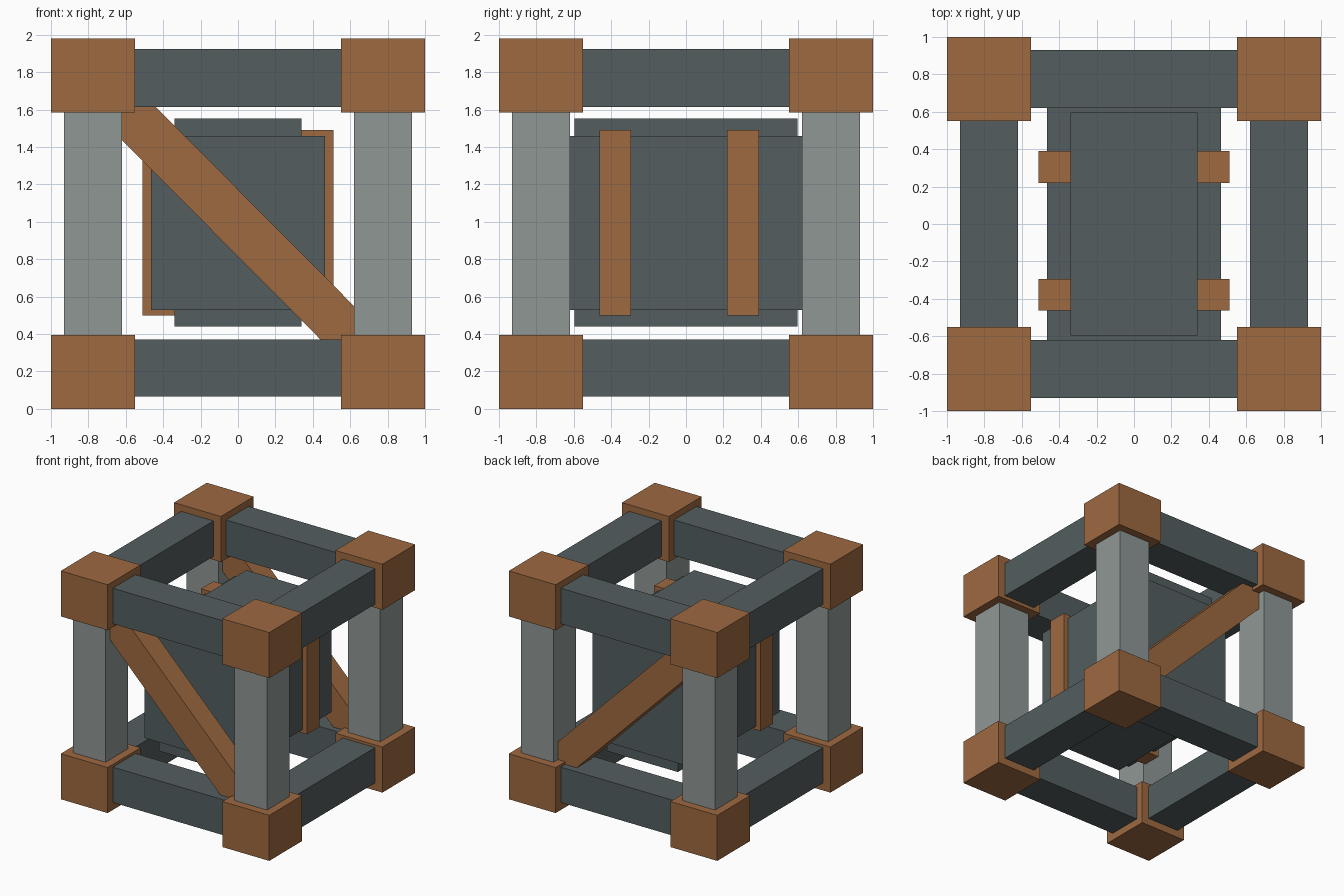
import bpy
import bmesh
from mathutils import Matrix, Vector

cube = bpy.data.objects.get("Cube")
if cube:
    bpy.data.objects.remove(cube, do_unlink=True)


def material(name, rgb):
    m = bpy.data.materials.new(name)
    m.use_nodes = True
    m.diffuse_color = (*rgb, 1)
    m.node_tree.nodes["Principled BSDF"].inputs["Base Color"].default_value = (*rgb, 1)
    return m


copper = material("copper brown", (0.34, 0.143, 0.053))
light = material("light grey", (0.275, 0.312, 0.302))
dark = material("dark slate", (0.087, 0.111, 0.116))


def finish(name, bm, mat):
    bmesh.ops.recalc_face_normals(bm, faces=bm.faces)
    mesh = bpy.data.meshes.new(name)
    bm.to_mesh(mesh)
    bm.free()
    mesh.materials.append(mat)
    bpy.context.collection.objects.link(bpy.data.objects.new(name, mesh))


def box(name, low, high, mat):
    low, high = Vector(low), Vector(high)
    bm = bmesh.new()
    bmesh.ops.create_cube(bm, size=1, matrix=Matrix.Translation((low + high) / 2)
                          @ Matrix.Diagonal((*(high - low), 1)))
    finish(name, bm, mat)


def prism(name, profile, y0, y1, mat):
    bm = bmesh.new()
    face = bm.faces.new([bm.verts.new((x, y0, z)) for x, z in profile])
    grown = bmesh.ops.extrude_face_region(bm, geom=[face])["geom"]
    moved = [v for v in grown if isinstance(v, bmesh.types.BMVert)]
    bmesh.ops.translate(bm, verts=moved, vec=(0, y1 - y0, 0))
    finish(name, bm, mat)


HEIGHT, BLOCK, INNER = 1.98, 0.395, 0.55   # corner block dimensions
NEAR, FAR = 0.62, 0.93                     # inner and outer faces of the frame bars


def span(side, a, b):
    return sorted((side * a, side * b))


# Corner blocks and upright posts
for sx, side in ((-1, "right"), (1, "left")):
    for sy, end in ((-1, "front"), (1, "back")):
        (x0, x1), (y0, y1) = span(sx, INNER, 1), span(sy, INNER, 1)
        box(f"{end}_{side}_lower_corner", (x0, y0, 0), (x1, y1, BLOCK), copper)
        box(f"{end}_{side}_upper_corner", (x0, y0, HEIGHT - BLOCK), (x1, y1, HEIGHT), copper)
        (x0, x1), (y0, y1) = span(sx, NEAR, FAR), span(sy, NEAR, FAR)
        box(f"{end}_{side}_post", (x0, y0, BLOCK), (x1, y1, HEIGHT - BLOCK), light)

# Horizontal beams
for level, z0, z1 in (("lower", 0.065, 0.372), ("upper", 1.615, 1.923)):
    for s, end, side in ((-1, "front", "right"), (1, "back", "left")):
        a, b = span(s, NEAR, FAR)
        box(f"{end}_{level}_beam", (-INNER, a, z0), (INNER, b, z1), dark)
        box(f"{side}_{level}_beam", (a, -INNER, z0), (b, INNER, z1), dark)

# Diagonal braces
brace = [(-0.62, 1.615), (-0.44, 1.615), (0.62, 0.55),
         (0.62, 0.372), (0.44, 0.372), (-0.62, 1.437)]
for s, end in ((-1, "front"), (1, "back")):
    prism(f"{end}_brace", brace, *span(s, 0.675, 0.87), copper)

# Inner crate with raised top and bottom, and two straps
box("crate_body", (-0.465, -0.62, 0.53), (0.465, 0.62, 1.46), dark)
box("crate_core", (-0.34, -0.597, 0.44), (0.34, 0.597, 1.553), dark)
for name, y0, y1 in (("front_strap", -0.463, -0.293), ("back_strap", 0.22, 0.39)):
    box(name, (-0.51, y0, 0.5), (0.51, y1, 1.49), copper)
